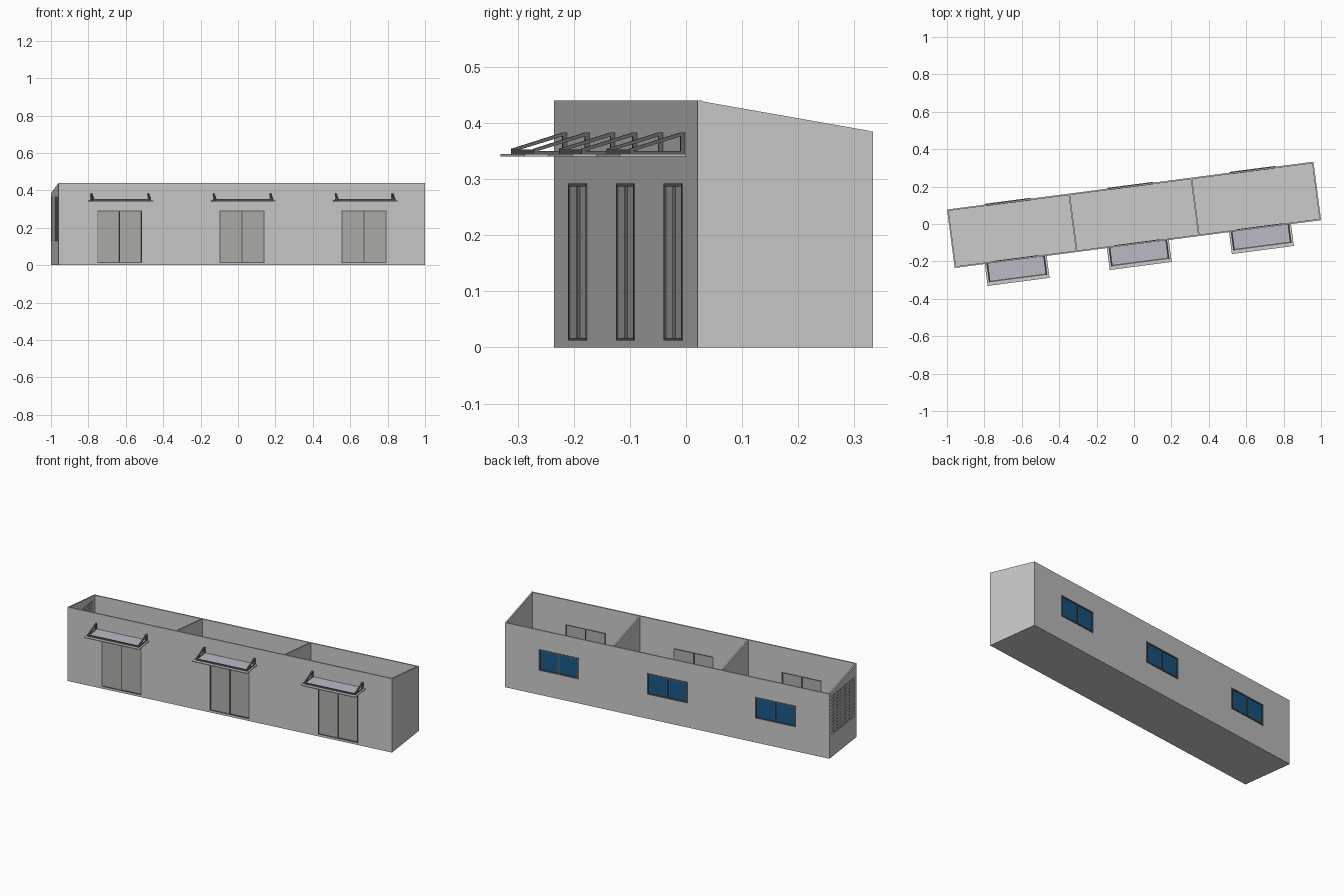
import bpy, bmesh, math
from mathutils import Matrix, Vector

if "Cube" in bpy.data.objects:
    bpy.data.objects.remove(bpy.data.objects["Cube"])

L, D, T = 1.976, 0.315, 0.008          # length, depth, wall thickness
H1, H2, FL = 0.44, 0.385, 0.012        # front height, back height, floor
BAYS = [L / 6, L / 2, L * 5 / 6]
PLACE = Matrix.Translation((-0.959, -0.235, 0)) @ Matrix.Rotation(math.radians(7.43), 4, 'Z')


def material(name, color):
    m = bpy.data.materials.new(name)
    m.diffuse_color = color
    m.use_nodes = True
    m.node_tree.nodes["Principled BSDF"].inputs["Base Color"].default_value = m.diffuse_color
    return m


BLUE = material("blue_glass", (0.01, 0.1, 0.25, 1))
DARK = material("dark_frame", (0.12, 0.12, 0.12, 1))
PALE = material("pale_panel", (0.42, 0.42, 0.40, 1))
CLEAR = material("awning_glass", (0.5, 0.49, 0.56, 1))


def roof(y):
    return H1 + (H2 - H1) * y / D


def part(name, boxes, mat=None, prisms=()):
    """Join boxes (x0,x1,y0,y1,z0,z1; z1=None follows the sloping top) and
    prisms (x0, x1, yz-profile) in building space."""
    bm = bmesh.new()
    profiles = list(prisms)
    for x0, x1, y0, y1, z0, z1 in boxes:
        a, b = (roof(y0), roof(y1)) if z1 is None else (z1, z1)
        profiles.append((x0, x1, [(y0, z0), (y1, z0), (y1, b), (y0, a)]))
    for x0, x1, prof in profiles:
        lo = [bm.verts.new((x0, y, z)) for y, z in prof]
        hi = [bm.verts.new((x1, y, z)) for y, z in prof]
        bm.faces.new(lo)
        bm.faces.new(hi[::-1])
        n = len(prof)
        for i in range(n):
            j = (i + 1) % n
            bm.faces.new((lo[i], hi[i], hi[j], lo[j]))
    bmesh.ops.recalc_face_normals(bm, faces=bm.faces)
    bm.transform(PLACE)
    me = bpy.data.meshes.new(name)
    bm.to_mesh(me)
    bm.free()
    ob = bpy.data.objects.new(name, me)
    bpy.context.collection.objects.link(ob)
    if mat:
        me.materials.append(mat)
    return ob


def pierced_wall(name, y0, y1, half, z0, z1, top):
    """Long wall with one opening per bay."""
    boxes, x = [], 0
    for c in BAYS:
        boxes.append((x, c - half, y0, y1, FL, top))
        if z0 > FL:
            boxes.append((c - half, c + half, y0, y1, FL, z0))
        boxes.append((c - half, c + half, y0, y1, z1, top))
        x = c + half
    boxes.append((x, L, y0, y1, FL, top))
    part(name, boxes)


def frame(c, half, y0, y1, z0, z1, w):
    """Rectangular frame with a centre stile."""
    return [(c - half, c - half + w, y0, y1, z0, z1),
            (c + half - w, c + half, y0, y1, z0, z1),
            (c - w / 2, c + w / 2, y0, y1, z0 + w, z1 - w),
            (c - half + w, c + half - w, y0, y1, z0, z0 + w),
            (c - half + w, c + half - w, y0, y1, z1 - w, z1)]


# floor and long walls
part("floor", [(0, L, 0, D, 0, FL)])
DH, DT = 0.121, 0.292
WH, W0, W1 = 0.122, 0.145, 0.27
pierced_wall("front_wall", 0, T, DH, FL, DT, H1)
pierced_wall("back_wall", D - T, D, WH, W0, W1, H2)

# right end and two partitions with sloping tops
part("right_wall", [(L - T, L, T, D - T, FL, None)])
part("partitions", [(L * k / 3 - T / 2, L * k / 3 + T / 2, T, D - T, FL, None) for k in (1, 2)])

# left end with a lattice vent
V0, V1, Z0, Z1 = 0.025, 0.285, 0.13, 0.365
part("left_wall", [(0, T, T, V0, FL, None), (0, T, V1, D - T, FL, None),
                   (0, T, V0, V1, FL, Z0), (0, T, V0, V1, Z1, None)])
NY, NZ = 13, 12
sy, sz = (V1 - V0) / NY, (Z1 - Z0) / NZ
part("vent_lattice",
     [(0, T, V0 + sy * (i - 0.25), V0 + sy * (i + 0.25), Z0, Z1) for i in range(1, NY)] +
     [(0.001, T - 0.001, V0, V1, Z0 + sz * (i - 0.25), Z0 + sz * (i + 0.25)) for i in range(1, NZ)])

for n, c in enumerate(BAYS, 1):
    # sliding door
    part(f"door_frame_{n}", frame(c, DH, -0.002, T + 0.002, FL, DT, 0.005), DARK)
    part(f"door_panels_{n}", [(c - DH + 0.005, c - 0.0025, 0.001, 0.004, FL + 0.005, DT - 0.005),
                              (c + 0.0025, c + DH - 0.005, 0.003, 0.006, FL + 0.005, DT - 0.005)], PALE)
    # sliding window
    part(f"window_frame_{n}", frame(c, WH, D - T - 0.001, D + 0.004, W0, W1, 0.007), DARK)
    part(f"window_panes_{n}", [(c - WH + 0.006, c + WH - 0.006, D - 0.005, D - 0.001,
                                W0 + 0.006, W1 - 0.006)], BLUE)
    # awning: slab, glass top, front rail and triangular side brackets
    a = 0.167
    part(f"awning_slab_{n}", [(c - a, c + a, -0.118, 0, 0.340, 0.345)])
    part(f"awning_glass_{n}", [(c - a + 0.018, c + a - 0.018, -0.090, 0, 0.345, 0.348)], CLEAR)
    boxes = [(c - a + 0.010, c + a - 0.010, -0.100, -0.092, 0.345, 0.353)]
    prisms = []
    for s in (-1, 1):
        m = c + s * (a - 0.014)
        boxes += [(m - 0.004, m + 0.004, -0.008, 0, 0.345, 0.383),
                  (m - 0.004, m + 0.004, -0.092, -0.008, 0.345, 0.350)]
        prisms.append((m - 0.004, m + 0.004,
                       [(-0.100, 0.348), (-0.008, 0.376), (-0.008, 0.383), (-0.100, 0.354)]))
    part(f"awning_brackets_{n}", boxes, DARK, prisms)
